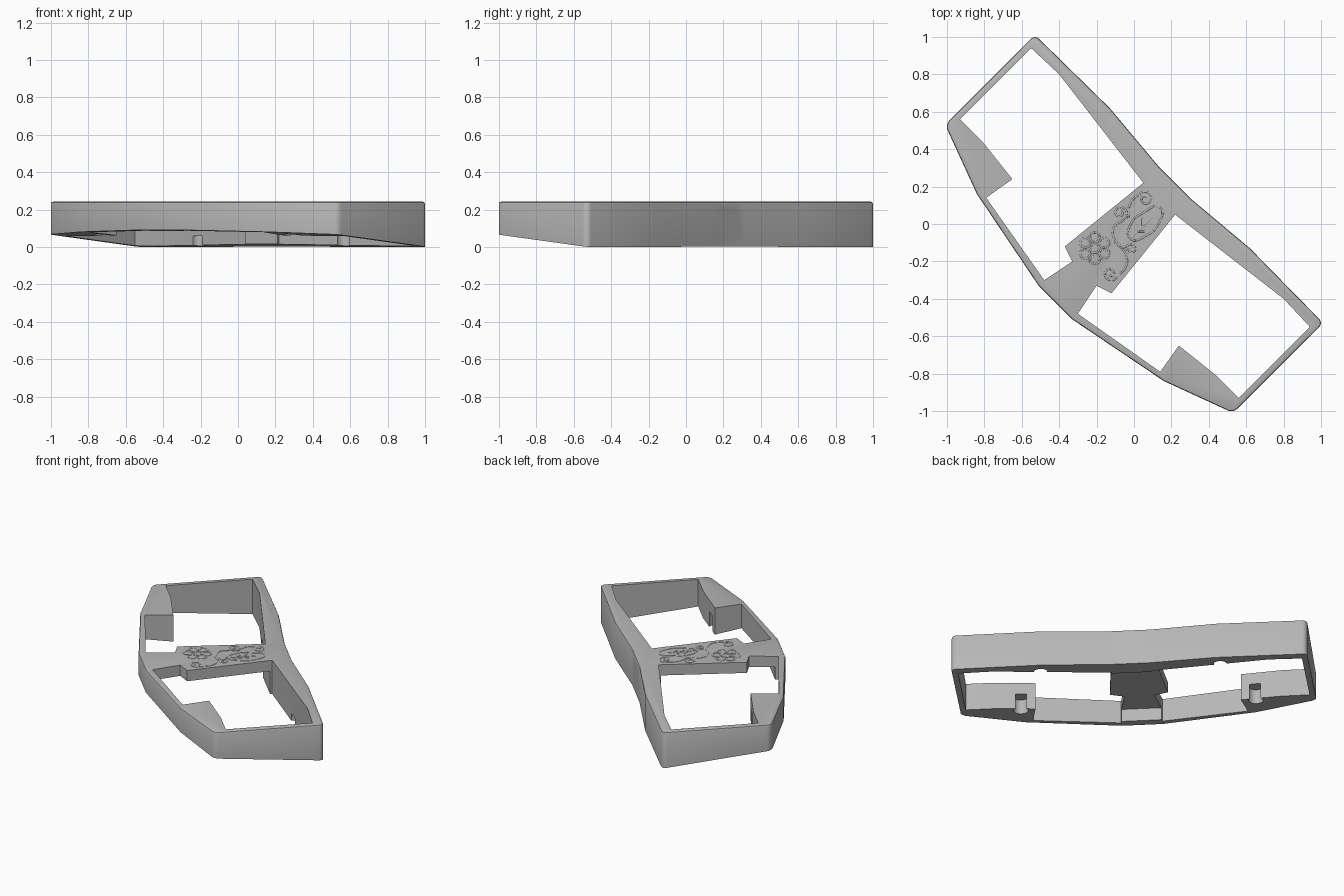
import bpy, bmesh
from math import sin, cos, pi, radians
from mathutils import Matrix, Vector

if "Cube" in bpy.data.objects:
    bpy.data.objects.remove(bpy.data.objects["Cube"])

TOP, PLATE = 0.242, 0.17
R = 0.5 ** 0.5

grey = bpy.data.materials.new("plain_grey")
grey.use_nodes = True
grey.diffuse_color = (0.47, 0.47, 0.47, 1)
grey.node_tree.nodes["Principled BSDF"].inputs["Base Color"].default_value = grey.diffuse_color


def swap(pts):
    """Reflect across the diagonal axis of symmetry."""
    return [(y, x) for x, y in reversed(pts)]


def from_axes(u, v):
    """Point from distance along and across the frame."""
    return ((u + v) * R, (v - u) * R)


def circle(cx, cy, r, n=24):
    return [(cx + r * cos(2 * pi * i / n), cy + r * sin(2 * pi * i / n)) for i in range(n)]


def slot(half, r, cz, n=12):
    return [((half if i <= n else -half) + r * sin(pi * i / n), cz + r * cos(pi * i / n))
            for i in range(2 * n + 1)]


def prism_mesh(pts, z0, z1):
    bm = bmesh.new()
    base = bm.faces.new([bm.verts.new((x, y, z0)) for x, y in pts])
    grown = bmesh.ops.extrude_face_region(bm, geom=[base])["geom"]
    for v in grown:
        if isinstance(v, bmesh.types.BMVert):
            v.co.z = z1
    bmesh.ops.recalc_face_normals(bm, faces=bm.faces)
    return bm


def finish(name, bm, matrix=None):
    me = bpy.data.meshes.new(name)
    if matrix:
        bm.transform(matrix)
        bmesh.ops.recalc_face_normals(bm, faces=bm.faces)
    bm.to_mesh(me)
    bm.free()
    ob = bpy.data.objects.new(name, me)
    bpy.context.collection.objects.link(ob)
    me.materials.append(grey)
    return ob


def cut(body, pts, z0, z1, matrix=None):
    cutter = finish("cutter", prism_mesh(pts, z0, z1), matrix)
    mod = body.modifiers.new("cut", "BOOLEAN")
    mod.operation, mod.solver, mod.object = "DIFFERENCE", "EXACT", cutter
    bpy.context.view_layer.objects.active = body
    bpy.ops.object.modifier_apply(modifier=mod.name)
    bpy.data.objects.remove(cutter)


# Frame body: outline with rounded ends and a chamfered top rim
half = [(-0.51, -0.33), (-0.84, 0.16), (-1.01, 0.53), (-0.53, 1.012), (-0.13, 0.62), (0.13, 0.31)]
bm = prism_mesh(half + swap(half), 0, TOP)
ends = [e for e in bm.edges if abs(e.verts[0].co.z - e.verts[1].co.z) > 0.1
        and max(abs(e.verts[0].co.x), abs(e.verts[0].co.y)) > 0.9]
bmesh.ops.bevel(bm, geom=ends, offset=0.03, segments=4, profile=0.5, affect="EDGES")
rim = [e for e in bm.edges if all(v.co.z > TOP - 0.001 for v in e.verts)]
bmesh.ops.bevel(bm, geom=rim, offset=0.011, segments=2, profile=0.5, affect="EDGES")
# Underside slopes up toward the front
for v in bm.verts:
    if v.co.z < 0.001:
        v.co.z = max(0, 0.098 * (0.345 - (v.co.x + v.co.y) * R))
body = finish("frame_body", bm)

# Two windows, with the corner tabs and the bridge left between them
window = [(-0.55, 0.94), (-0.40, 0.80), (0.05, 0.22), (-0.37, -0.12), (-0.33, -0.20),
          (-0.48, -0.30), (-0.79, 0.14), (-0.65, 0.24), (-0.81, 0.44), (-0.93, 0.56)]
for pts in (window, swap(window)):
    cut(body, pts, -0.1, 0.4)

# Hollow under the bridge
hollow = [(-0.50, -0.25), (-0.42, -0.06), (0.02, 0.23)]
cut(body, hollow + swap(hollow), -0.1, PLATE)

# Screw bores in the underside
for side in (-1, 1):
    cut(body, circle(*from_axes(0.72 * side, -0.31), 0.045), -0.1, PLATE - 0.005)
    cut(body, circle(*from_axes(0.55 * side, 0.25), 0.04), -0.1, 0.06)

# Cable port through the back wall
port = Matrix(((R, 0, -R, 0), (-R, 0, -R, 0), (0, 1, 0, 0), (0, 0, 0, 1)))
cut(body, slot(0.025, 0.055, 0.155), -0.40, -0.265, port)
cut(body, slot(0.02, 0.04, 0.15), -0.30, -0.17, port)

bpy.ops.object.select_all(action="DESELECT")
body.select_set(True)
bpy.context.view_layer.objects.active = body
bpy.ops.object.shade_smooth_by_angle(angle=radians(25))


# Raised ornament lines on the bridge
def line_art(name, paths, width=0.007):
    cu = bpy.data.curves.new(name, "CURVE")
    cu.dimensions = "3D"
    cu.bevel_depth, cu.bevel_resolution, cu.resolution_u = width, 1, 5
    cu.use_fill_caps = True
    for pts, closed in paths:
        sp = cu.splines.new("BEZIER")
        sp.bezier_points.add(len(pts) - 1)
        sp.use_cyclic_u = closed
        for p, (x, y) in zip(sp.bezier_points, pts):
            p.co = (x, y, TOP - 0.003)
            p.handle_left_type = p.handle_right_type = "AUTO"
    cu.materials.append(grey)
    ob = bpy.data.objects.new(name, cu)
    bpy.context.collection.objects.link(ob)


def spiral(cx, cy, r, start, turns, n=10):
    """Inward curl beginning at angle start (degrees)."""
    out = []
    for i in range(n + 1):
        a = radians(start) + 2 * pi * turns * i / n
        k = r * (1 - 0.75 * i / n)
        out.append((cx + k * cos(a), cy + k * sin(a)))
    return out


# Flower: round centre and six petals
fx, fy = -0.21, -0.13
paths = [(circle(fx, fy, 0.025, 8), True)]
for k in range(6):
    a = k * pi / 3 + pi / 6
    petal = []
    for r, t in ((0.036, -0.3), (0.06, -0.42), (0.08, -0.25), (0.08, 0.25), (0.06, 0.42), (0.036, 0.3)):
        petal.append((fx + r * cos(a + t), fy + r * sin(a + t)))
    paths.append((petal, True))
line_art("flower_relief", paths, 0.006)

# Leaf: outline, midrib and side veins
leaf = [(-0.02, -0.08), (-0.012, 0.01), (0.05, 0.06), (0.14, 0.088), (0.125, -0.01), (0.07, -0.06)]
paths = [(leaf, True), ([(-0.03, -0.09), (0.03, -0.03), (0.10, 0.04)], False)]
for t in (0.015, 0.045):
    paths.append(([(t, t - 0.055), (t, t - 0.015)], False))
    paths.append(([(t, t - 0.055), (t + 0.04, t - 0.055)], False))
line_art("leaf_relief", paths, 0.006)

# Vine: stems ending in curls
upper = [(-0.03, 0.03), (-0.02, 0.11)] + spiral(0.06, 0.135, 0.042, 150, -1.3)
middle = [(-0.03, -0.14), (-0.10, -0.09), (-0.11, -0.02), (-0.05, 0.03)] + spiral(-0.075, 0.06, 0.036, 0, 1.2)
lower = [(-0.10, -0.10), (-0.05, -0.15), (-0.04, -0.22)] + spiral(-0.125, -0.265, 0.04, -20, -1.3)
curl = [(-0.07, -0.13)] + spiral(-0.015, -0.135, 0.028, 140, -1.2)
line_art("vine_relief", [(p, False) for p in (upper, middle, lower, curl)], 0.006)
